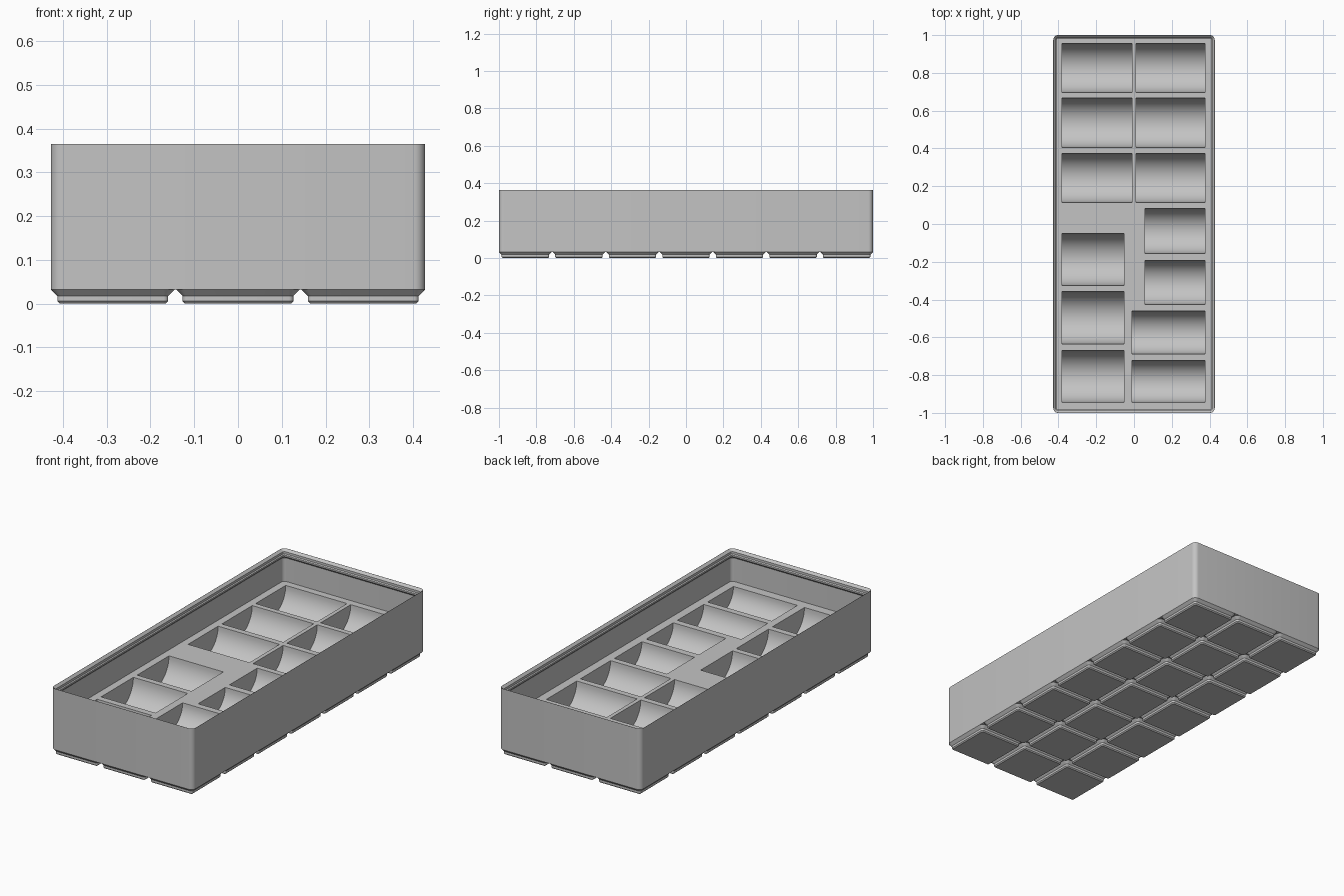
import bpy, bmesh, math
from mathutils import Vector

if "Cube" in bpy.data.objects:
    bpy.data.objects.remove(bpy.data.objects["Cube"], do_unlink=True)

U = 2 / 293.5             # model units per millimetre
PITCH, GAP = 42.0, 0.5
COLS, ROWS = 3, 7
WIDTH, LENGTH = COLS * PITCH - GAP, ROWS * PITCH - GAP
HEIGHT, FOOT, FLOOR = 53.5, 4.75, 27.5
RADIUS = 3.75

grey = bpy.data.materials.new("matte grey")
grey.use_nodes = True
COLOUR = (0.55, 0.55, 0.55, 1)
grey.diffuse_color = COLOUR
grey.node_tree.nodes["Principled BSDF"].inputs["Base Color"].default_value = COLOUR


def rounded_ring(bm, w, l, inset, z, cx=0, cy=0, steps=6):
    """Ring of vertices around a rounded rectangle, in millimetres."""
    r = max(RADIUS - inset, 0.8)
    hx, hy = w / 2 - inset - r, l / 2 - inset - r
    ring = []
    for q, (sx, sy) in enumerate([(1, 1), (-1, 1), (-1, -1), (1, -1)]):
        for i in range(steps + 1):
            a = (q + i / steps) * math.pi / 2
            ring.append(bm.verts.new(Vector((cx + sx * hx + r * math.cos(a),
                                             cy + sy * hy + r * math.sin(a), z)) * U))
    return ring


def bridge(bm, lower, upper):
    n = len(lower)
    for i in range(n):
        j = (i + 1) % n
        bm.faces.new((lower[i], lower[j], upper[j], upper[i]))


def loft(bm, w, l, profile, cx=0, cy=0):
    rings = [rounded_ring(bm, w, l, inset, z, cx, cy) for inset, z in profile]
    for a, b in zip(rings, rings[1:]):
        bridge(bm, a, b)
    return rings


def loop_edges(bm, ring):
    edges = []
    for a, b in zip(ring, ring[1:] + ring[:1]):
        edges.append(bm.edges.get((a, b)) or bm.edges.new((a, b)))
    return edges


def finish(bm, name):
    mesh = bpy.data.meshes.new(name)
    bm.to_mesh(mesh)
    bm.free()
    mesh.materials.append(grey)
    obj = bpy.data.objects.new(name, mesh)
    bpy.context.collection.objects.link(obj)
    bpy.ops.object.select_all(action='DESELECT')
    obj.select_set(True)
    bpy.context.view_layer.objects.active = obj
    bpy.ops.object.shade_smooth_by_angle(angle=math.radians(28))


def pocket(bm, x0, x1, y0, y1, top, steps=24):
    """Half-round trough running along x; returns the edges of its opening."""
    cy, r = (y0 + y1) / 2, (y1 - y0) / 2
    sides = []
    for x in (x0, x1):
        sides.append([bm.verts.new((x, cy - r * math.cos(math.pi * i / steps),
                                    top - r * math.sin(math.pi * i / steps)))
                      for i in range(steps + 1)])
    left, right = sides
    for i in range(steps):
        bm.faces.new((left[i], right[i], right[i + 1], left[i + 1]))
    bm.faces.new(left)
    bm.faces.new(right[::-1])
    return loop_edges(bm, [left[0], right[0], right[-1], left[-1]])


# Tray: outer wall, stacking lip, inner wall, then the floor with its troughs
bm = bmesh.new()
H = HEIGHT
rings = loft(bm, WIDTH, LENGTH, [
    (0, FOOT), (0, H), (0.1, H), (1.9, H - 1.8), (1.9, H - 3.6),
    (2.6, H - 4.3), (2.6, H - 5.5), (0.95, H - 7.15), (0.95, FLOOR)])
bm.faces.new(rings[0][::-1])

# Trough columns: x range, then the y ranges
columns = [
    ((-0.381, -0.011), [(0.696, 0.955), (0.405, 0.667), (0.114, 0.373)]),
    ((0.011, 0.375), [(0.696, 0.955), (0.405, 0.667), (0.114, 0.373)]),
    ((-0.381, -0.053), [(-0.325, -0.05), (-0.635, -0.357), (-0.944, -0.669)]),
    ((0.058, 0.375), [(-0.156, 0.082), (-0.426, -0.193)]),
    ((-0.011, 0.375), [(-0.688, -0.461), (-0.944, -0.722)]),
]
rim = loop_edges(bm, rings[-1])
for (x0, x1), spans in columns:
    for y0, y1 in spans:
        rim += pocket(bm, x0, x1, y0, y1, FLOOR * U)
bmesh.ops.triangle_fill(bm, use_beauty=True, use_dissolve=False,
                        edges=rim, normal=(0, 0, 1))
bmesh.ops.recalc_face_normals(bm, faces=bm.faces)
finish(bm, "tray")

# Stepped feet, one under each grid cell
bm = bmesh.new()
SIZE = PITCH - GAP
for i in range(COLS):
    for j in range(ROWS):
        cx, cy = (i - (COLS - 1) / 2) * PITCH, (j - (ROWS - 1) / 2) * PITCH
        foot = loft(bm, SIZE, SIZE, [(2.95, 0), (2.15, 0.8), (2.15, 2.6), (0, FOOT)], cx, cy)
        bm.faces.new(foot[0][::-1])
finish(bm, "feet")
